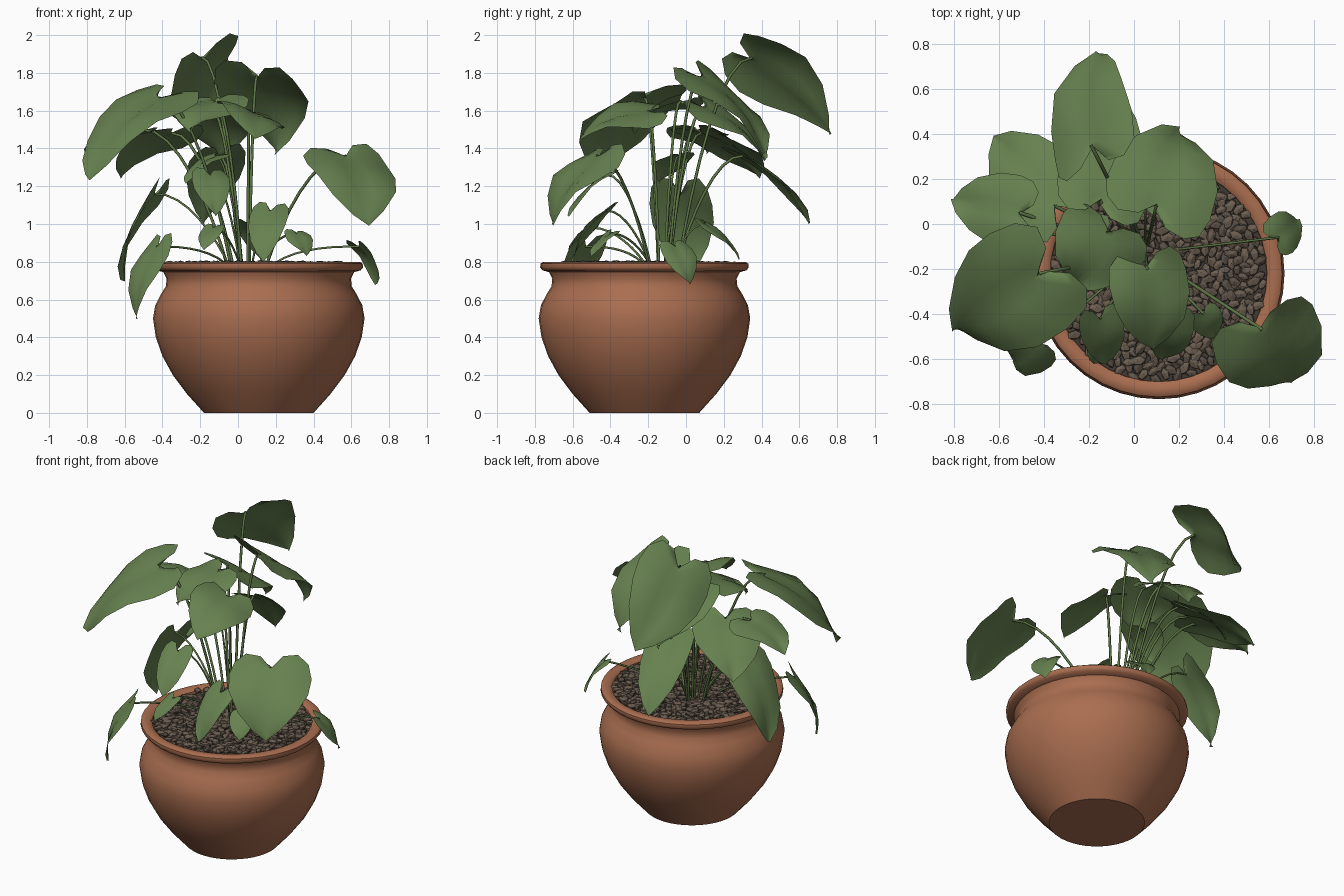
import bpy, bmesh, math, random
from mathutils import Vector, Matrix

random.seed(4)
cube = bpy.data.objects.get("Cube")
if cube:
    bpy.data.objects.remove(cube)


def material(name, rgb):
    m = bpy.data.materials.new(name)
    m.use_nodes = True
    m.diffuse_color = (*rgb, 1)
    m.node_tree.nodes["Principled BSDF"].inputs["Base Color"].default_value = (*rgb, 1)
    return m


TERRACOTTA = material("terracotta", (0.40, 0.155, 0.08))
LEAF = material("leaf green", (0.135, 0.22, 0.08))
STEM = material("stem green", (0.11, 0.18, 0.06))
STONE = material("stone brown", (0.15, 0.112, 0.082))
DARK_STONE = material("dark stone brown", (0.105, 0.08, 0.06))
SOIL = material("soil", (0.055, 0.042, 0.032))

POT = Vector((0.11, -0.22, 0))


def finish(name, bm, *mats, smooth=None):
    bmesh.ops.recalc_face_normals(bm, faces=bm.faces)
    mesh = bpy.data.meshes.new(name)
    bm.to_mesh(mesh)
    bm.free()
    obj = bpy.data.objects.new(name, mesh)
    bpy.context.collection.objects.link(obj)
    for m in mats:
        mesh.materials.append(m)
    if smooth:
        bpy.ops.object.select_all(action="DESELECT")
        obj.select_set(True)
        bpy.context.view_layer.objects.active = obj
        bpy.ops.object.shade_smooth_by_angle(angle=math.radians(smooth))
    return obj


# Pot: one turned profile, running from the foot over the rim to the inside
profile = [(0, 0), (.29, 0), (.38, .1), (.455, .2), (.51, .3), (.545, .4), (.56, .5),
           (.548, .57), (.517, .63), (.492, .67), (.488, .71), (.505, .745), (.54, .755),
           (.552, .77), (.55, .79), (.535, .8), (.5, .8), (.482, .785), (.475, .7)]
bm = bmesh.new()
verts = [bm.verts.new((r, 0, z)) for r, z in profile]
edges = [bm.edges.new(pair) for pair in zip(verts, verts[1:])]
bmesh.ops.spin(bm, geom=verts + edges, axis=(0, 0, 1), cent=(0, 0, 0),
               angle=math.tau, steps=40, use_merge=True)
bmesh.ops.remove_doubles(bm, verts=bm.verts, dist=0.0005)
finish("pot", bm, TERRACOTTA, smooth=45).location = POT

# Soil disc under the stones
bm = bmesh.new()
bmesh.ops.create_circle(bm, cap_ends=True, segments=40, radius=0.485)
finish("soil", bm, SOIL).location = POT + Vector((0, 0, 0.77))

# Flattened pebbles spread over the soil on a jittered spiral
bm = bmesh.new()
COUNT = 520
for i in range(COUNT):
    r, a = 0.47 * math.sqrt((i + 0.5) / COUNT), i * 2.39996
    spot = Vector((r * math.cos(a) + random.uniform(-.008, .008),
                   r * math.sin(a) + random.uniform(-.008, .008),
                   0.782 + random.uniform(-.008, .01)))
    turn = Matrix.Rotation(random.uniform(0, math.tau), 4, "Z") @ \
        Matrix.Rotation(random.uniform(-.4, .4), 4, "X")
    size = random.uniform(0.85, 1.3)
    shape = Matrix.Diagonal((0.032 * size, 0.02 * size, 0.013 * size, 1))
    made = bmesh.ops.create_icosphere(bm, subdivisions=1, radius=1,
                                      matrix=Matrix.Translation(spot) @ turn @ shape)
    shade = int(random.random() < 0.4)
    for f in {f for v in made["verts"] for f in v.link_faces}:
        f.material_index = shade
finish("pebbles", bm, STONE, DARK_STONE).location = POT

# Half outline of a heart-shaped leaf: half width, length along, matching midrib point
HEART = [(0, 0, 0), (.14, -.17, .02), (.32, -.2, .07), (.45, -.08, .16), (.5, .12, .28),
         (.48, .36, .45), (.36, .64, .66), (.17, .87, .86), (0, 1, 1)]
ACROSS = 4


def leaf_blade(name, base, tip, width, roll):
    along = tip - base
    length = along.length
    along.normalize()
    side = along.cross(Vector((0, 0, 1))).normalized()
    up = side.cross(along)
    a = math.radians(roll)
    side, up = side * math.cos(a) + up * math.sin(a), up * math.cos(a) - side * math.sin(a)
    wave = random.uniform(0, math.tau)
    bm = bmesh.new()
    for sign in (-1, 1):
        rows = []
        for w, t_edge, t_mid in HEART:
            row = []
            for k in range(ACROSS + 1):
                f = k / ACROSS
                x, t = w * f, t_mid + (t_edge - t_mid) * f
                lift = 0.10 * length * math.sin(math.pi * max(t, -0.2))
                lift += width * (0.22 * x - 0.62 * x * x)
                lift += 0.05 * width * f * math.sin(6 * t + wave + sign)
                row.append(bm.verts.new(base + along * t * length
                                        + side * sign * x * width + up * lift))
            rows.append(row)
        for p, q in zip(rows, rows[1:]):
            for k in range(ACROSS):
                bm.faces.new((p[k], p[k + 1], q[k + 1], q[k])[::sign])
    bmesh.ops.remove_doubles(bm, verts=bm.verts, dist=0.0005)
    bmesh.ops.dissolve_degenerate(bm, edges=bm.edges, dist=0.0005)
    finish(name, bm, LEAF, smooth=60)


def leaf_stem(name, root, end, radius):
    curve = bpy.data.curves.new(name, "CURVE")
    curve.dimensions = "3D"
    curve.bevel_depth = radius
    curve.bevel_resolution = 1
    curve.resolution_u = 8
    curve.use_fill_caps = True
    spline = curve.splines.new("BEZIER")
    spline.bezier_points.add(1)
    span = end - root
    flat = Vector((span.x, span.y, 0))
    rise = Vector((0, 0, max(span.z, 0.22)))
    first, last = spline.bezier_points
    first.co, last.co = root, end
    first.handle_left, first.handle_right = root, root + flat * .2 + rise * .45
    last.handle_left, last.handle_right = end - flat * .4 + rise * .02, end
    curve.materials.append(STEM)
    obj = bpy.data.objects.new(name, curve)
    bpy.context.collection.objects.link(obj)


# Each leaf: base, tip, width, roll
upper_leaves = [
    ((-.19, .35, 1.88), (-.17, .77, 1.48), .48, 44),
    ((.1, .08, 1.78), (.2, .42, 1.38), .5, -5),
    ((-.15, .1, 1.62), (-.09, .42, 1.34), .42, -8),
    ((-.1, .3, 1.36), (-.18, .65, 1.0), .3, 0),
    ((-.35, .08, 1.48), (-.62, .39, 1.24), .42, 0),
    ((-.51, .05, 1.5), (-.81, .11, 1.38), .33, 0),
    ((-.42, -.22, 1.67), (-.8, -.47, 1.25), .55, 6),
    ((-.12, -.03, 1.65), (-.25, -.28, 1.49), .42, 0),
    ((.06, -.2, 1.6), (.09, -.56, 1.46), .38, 20),
    ((.57, -.47, 1.36), (.7, -.71, 1.0), .5, 0),
]
lower_leaves = [
    ((-.43, -.53, .88), (-.54, -.61, .5), .24, 0),
    ((-.44, -.03, 1.16), (-.61, .0, .7), .34, 0),
    ((.05, .1, 1.0), (.12, .28, .81), .16, 0),
    ((.64, -.06, .88), (.73, .02, .68), .19, -12),
    ((.17, -.42, 1.07), (.13, -.6, .8), .21, 0),
    ((-.15, -.42, 1.26), (-.12, -.62, 1.04), .2, 0),
    ((-.13, -.5, .98), (-.18, -.62, .86), .13, 0),
    ((.31, -.4, .95), (.36, -.5, .83), .15, 0),
    ((-.12, -.04, 1.36), (-.28, -.14, 1.22), .2, 0),
]
for group, leaves, radius in (("upper", upper_leaves, .008), ("lower", lower_leaves, .006)):
    for i, (base, tip, width, roll) in enumerate(leaves, 1):
        base, tip = Vector(base), Vector(tip)
        leaf_blade(f"{group}_leaf_{i}", base, tip, width, roll)
        # Stems spring from one crown, each leaning towards its leaf
        crown = Vector((0.05, -0.13, 0.76))
        lean = Vector((base.x - crown.x, base.y - crown.y, 0)) * 0.18
        leaf_stem(f"{group}_stem_{i}", crown + lean, base, radius)
